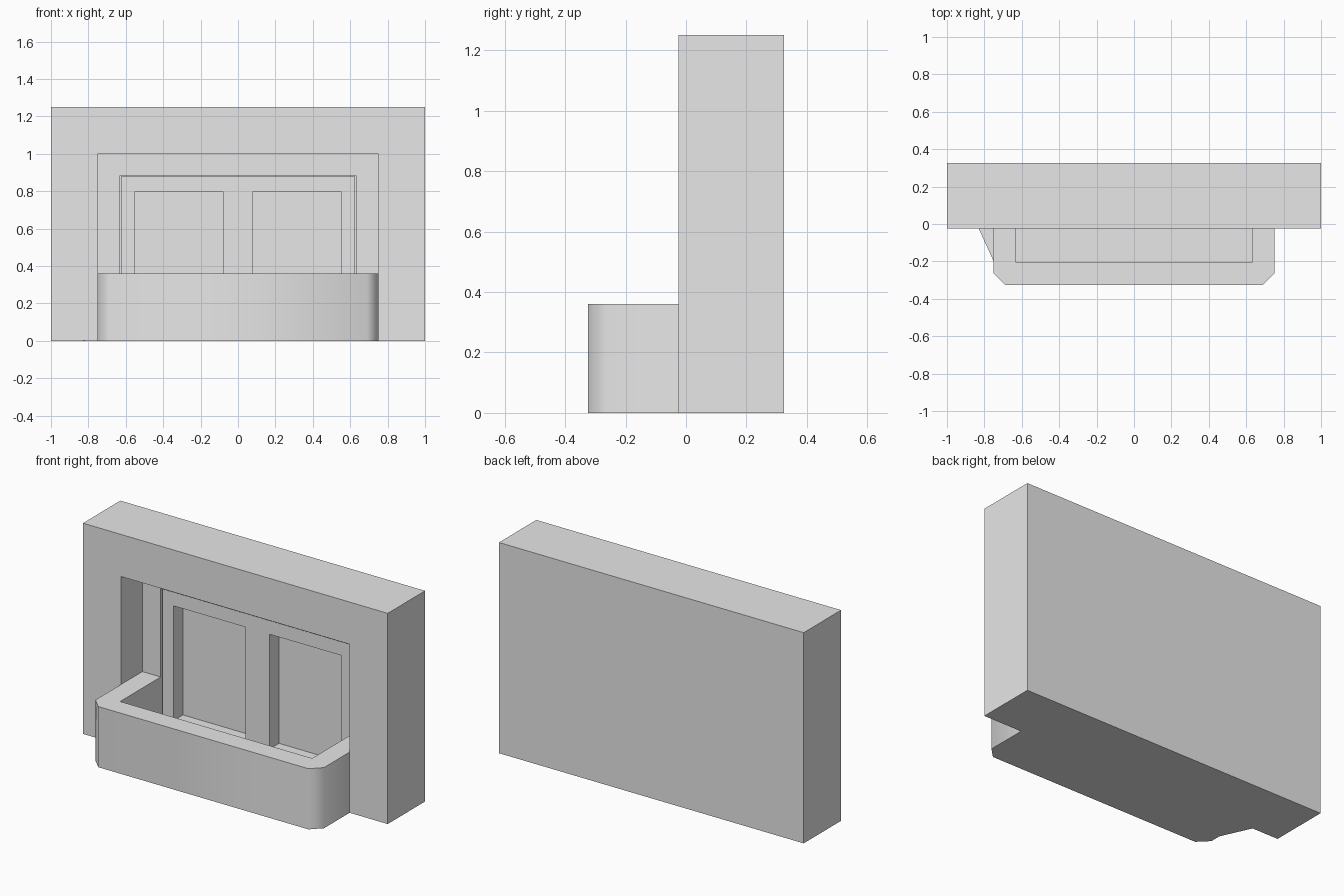
import bpy, bmesh, math

cube = bpy.data.objects.get("Cube")
if cube:
    bpy.data.objects.remove(cube, do_unlink=True)

grey = bpy.data.materials.new("plain_grey")
grey.use_nodes = True
grey.diffuse_color = (0.8, 0.8, 0.8, 1)
grey.node_tree.nodes["Principled BSDF"].inputs["Base Color"].default_value = (0.8, 0.8, 0.8, 1)


def prism(name, outline, z0, z1):
    """Extrude a plan outline from z0 to z1 (a flat sheet if they are equal)."""
    bm = bmesh.new()
    face = bm.faces.new([bm.verts.new((x, y, z0)) for x, y in outline])
    if z1 > z0:
        top = bmesh.ops.extrude_face_region(bm, geom=[face])["geom"]
        bmesh.ops.translate(bm, vec=(0, 0, z1 - z0),
                            verts=[v for v in top if isinstance(v, bmesh.types.BMVert)])
        bmesh.ops.recalc_face_normals(bm, faces=bm.faces)
    mesh = bpy.data.meshes.new(name)
    bm.to_mesh(mesh)
    bm.free()
    mesh.materials.append(grey)
    obj = bpy.data.objects.new(name, mesh)
    bpy.context.collection.objects.link(obj)
    return obj


def box(name, x0, x1, y0, y1, z0, z1):
    return prism(name, [(x0, y0), (x1, y0), (x1, y1), (x0, y1)], z0, z1)


def activate(obj):
    bpy.ops.object.select_all(action='DESELECT')
    obj.select_set(True)
    bpy.context.view_layer.objects.active = obj


def cut(obj, *bounds):
    """Subtract a box and discard the cutter."""
    cutter = box("cutter", *bounds)
    cutter.hide_render = True
    mod = obj.modifiers.new("cut", 'BOOLEAN')
    mod.operation = 'DIFFERENCE'
    mod.solver = 'EXACT'
    mod.object = cutter
    activate(obj)
    bpy.ops.object.modifier_apply(modifier=mod.name)
    bpy.data.objects.remove(cutter, do_unlink=True)


FRONT, BACK, REVEAL, GLASS = -0.025, 0.325, 0.175, 0.27
FLOOR = 0.04

# Wall with a deep opening and a pocket for the door frame
wall = box("wall", -1, 1, FRONT, BACK, 0, 1.25)
cut(wall, -0.75, 0.75, -0.5, REVEAL, -0.1, 1.0)
cut(wall, -0.632, 0.632, 0, GLASS, FLOOR, 0.885)

# Door frame with two recessed panes, set in with a thin gap
frame = box("door_frame", -0.625, 0.625, REVEAL + 0.008, GLASS, FLOOR, 0.88)
for side in (-1, 1):
    a, b = sorted((side * 0.08, side * 0.55))
    cut(frame, a, b, 0, 0.5, 0.12, 0.8)

# Balcony parapet with chamfered corners, running back into the opening
half = [(0.63, REVEAL), (0.75, REVEAL), (0.75, -0.265), (0.69, -0.325)]
outer = half[1:] + [(-x, y) for x, y in reversed(half[1:])]
inner = [(-0.63, REVEAL), (-0.63, -0.205), (0.63, -0.205), (0.63, REVEAL)]
parapet = prism("balcony_parapet", outer + inner, 0, 0.36)
activate(parapet)
bpy.ops.object.shade_smooth_by_angle(angle=math.radians(60))

# Balcony floor between the parapet walls
box("balcony_floor", -0.63, 0.63, -0.205, REVEAL, 0, FLOOR)

# Thin ground flap beside the right end of the parapet
prism("floor_flap", [(-0.83, FRONT), (-0.75, -0.2), (-0.75, FRONT)], 0, 0.002)
